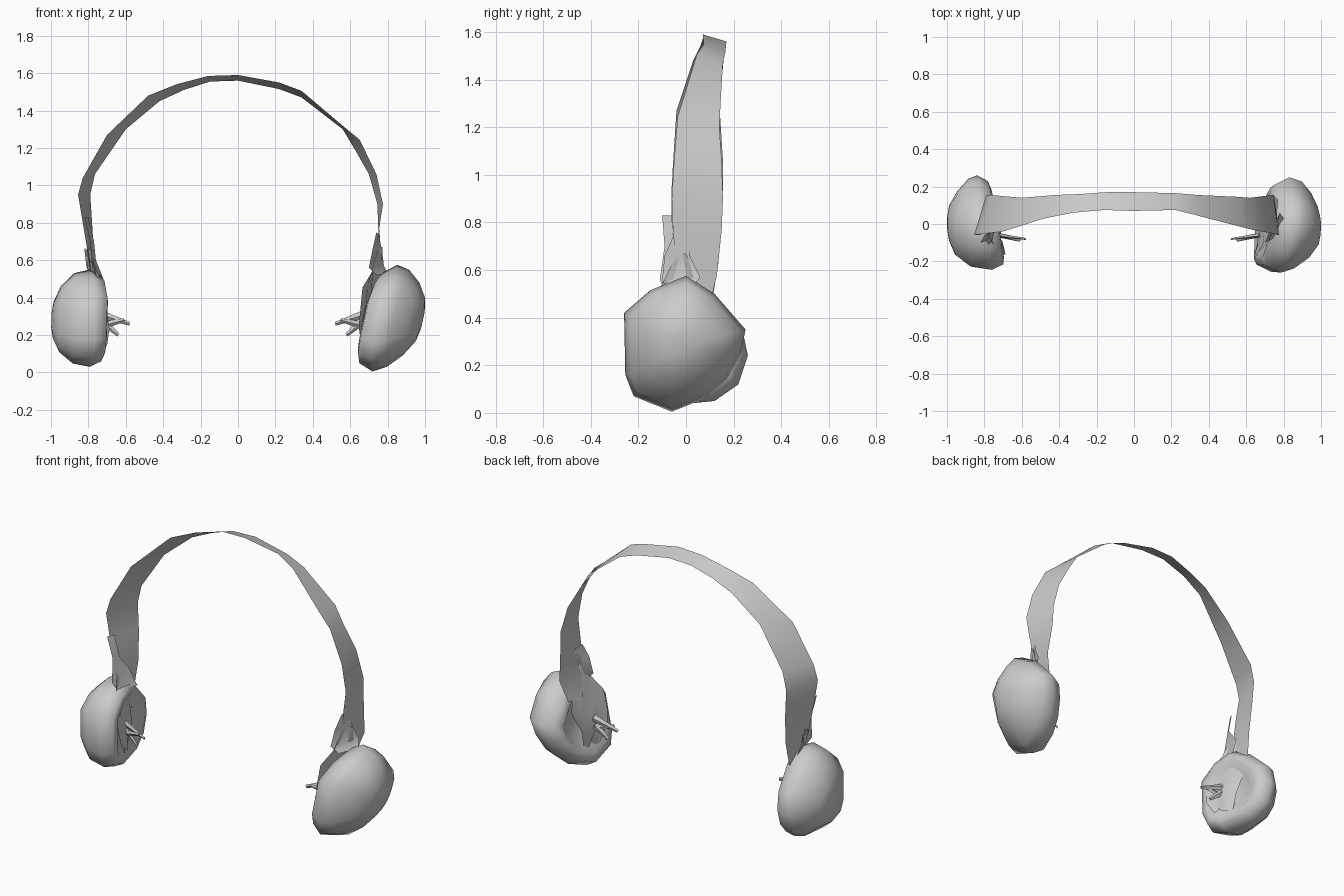
import bpy, bmesh, math, random
from mathutils import Vector

random.seed(4)
cube = bpy.data.objects.get("Cube")
if cube:
    bpy.data.objects.remove(cube, do_unlink=True)

grey = bpy.data.materials.new("soft_grey")
grey.use_nodes = True
grey.diffuse_color = (0.6, 0.6, 0.6, 1)
grey.node_tree.nodes["Principled BSDF"].inputs["Base Color"].default_value = (0.6, 0.6, 0.6, 1)


def finish(name, bm, angle=50, outward=True):
    if outward:
        bmesh.ops.recalc_face_normals(bm, faces=bm.faces)
    mesh = bpy.data.meshes.new(name)
    bm.to_mesh(mesh)
    bm.free()
    mesh.materials.append(grey)
    obj = bpy.data.objects.new(name, mesh)
    bpy.context.collection.objects.link(obj)
    bpy.ops.object.select_all(action='DESELECT')
    obj.select_set(True)
    bpy.context.view_layer.objects.active = obj
    bpy.ops.object.shade_smooth_by_angle(angle=math.radians(angle))
    return obj


def ribbon(name, front, back):
    """Thin sheet between a front edge and a back edge."""
    bm = bmesh.new()
    a = [bm.verts.new(p) for p in front]
    b = [bm.verts.new(p) for p in back]
    for i in range(len(a) - 1):
        bm.faces.new((a[i], a[i + 1], b[i + 1], b[i]))
    return finish(name, bm, outward=False)


def muff(name, outline, sections, lean):
    """Lumpy cushion: one (y, z) outline per (x, scale, skew), leaning with height."""
    cy = sum(p[0] for p in outline) / len(outline)
    cz = sum(p[1] for p in outline) / len(outline)
    bm = bmesh.new()
    rings = []
    for x, s, skew in sections:
        ring = []
        for y, z in outline:
            dy, dz = (y - cy) * s, (z - cz) * s
            ring.append(bm.verts.new((x + lean * dz + skew * dy, cy + dy, cz + dz)))
        rings.append(ring)
    n = len(outline)
    for r, q in zip(rings, rings[1:]):
        for i in range(n):
            j = (i + 1) % n
            bm.faces.new((r[i], r[j], q[j], q[i]))
    for ring in (rings[0], rings[-1]):
        bm.faces.new(ring)
    return finish(name, bm, 70)


def shard(name, base, tip, width):
    """Flat tapering sliver."""
    base, tip = Vector(base), Vector(tip)
    bm = bmesh.new()
    bmesh.ops.create_cone(bm, cap_ends=True, segments=4, radius1=width,
                          radius2=width * 0.45, depth=(tip - base).length)
    turn = Vector((0, 0, 1)).rotation_difference(tip - base)
    for v in bm.verts:
        v.co.y *= 0.5
        v.co = turn @ v.co + (base + tip) / 2
    return finish(name, bm, 20)


def crumple(name, centers, widths, side):
    """Wrinkled strip hanging down the inner face of a muff."""
    bm = bmesh.new()
    rows = []
    for (x, y, z), w in zip(centers, widths):
        row = []
        for k in range(5):
            t = k / 2 - 1
            bump = random.uniform(-0.018, 0.018) + 0.25 * t * w
            row.append(bm.verts.new((side * (x + bump), y + t * w,
                                     z + random.uniform(-0.02, 0.02))))
        rows.append(row)
    for r, q in zip(rows, rows[1:]):
        for i in range(4):
            bm.faces.new((r[i], r[i + 1], q[i + 1], q[i]))
    return finish(name, bm, 40, False)


# Headband
ribbon("headband",
       [(-.78, 0, .47), (-.80, -.05, .62), (-.83, -.06, .8), (-.855, -.06, .95),
        (-.83, -.055, 1.04), (-.70, -.04, 1.27), (-.48, .03, 1.48), (-.33, .06, 1.54),
        (-.16, .075, 1.585), (0, .07, 1.59), (.22, .075, 1.55), (.34, .045, 1.505),
        (.57, -.015, 1.31), (.65, -.035, 1.245), (.74, -.05, 1.06), (.775, -.06, .9),
        (.755, -.055, .77), (.73, -.04, .6), (.71, -.01, .45)],
       [(-.78, .11, .47), (-.77, .135, .62), (-.78, .15, .8), (-.79, .155, .95),
        (-.765, .155, 1.06), (-.60, .14, 1.3), (-.42, .155, 1.45), (-.29, .16, 1.51),
        (-.15, .17, 1.555), (0, .17, 1.56), (.22, .165, 1.515), (.34, .155, 1.47),
        (.56, .145, 1.30), (.62, .14, 1.2), (.70, .15, 1.06), (.745, .155, .9),
        (.75, .15, .77), (.77, .13, .58), (.73, .1, .45)])

# Ear muffs
muff("left_muff",
     [(-.26, .42), (-.255, .16), (-.22, .07), (-.06, .005), (.08, .06), (.17, .14),
      (.23, .25), (.25, .35), (.12, .5), (0, .575), (-.15, .515)],
     [(.74, .42, .1), (.69, .65, .13), (.705, .84, .14), (.785, 1, .12), (.855, .91, .12),
      (.925, .68, .06), (.975, .4, 0), (.988, .15, 0)], .22)
muff("right_muff",
     [(-.245, .42), (-.24, .17), (-.2, .08), (-.08, .03), (.12, .05), (.22, .12),
      (.26, .24), (.235, .36), (.1, .49), (0, .55), (-.13, .52)],
     [(-.77, .45, -.18), (-.73, .72, -.18), (-.74, .88, -.18), (-.80, 1, -.15),
      (-.88, .93, -.02), (-.95, .68, .04), (-.988, .38, 0), (-.998, .15, 0)], .02)

# Crumpled strips, collars and slivers on the inner sides
strip = [(.755, -.02, .66), (.735, -.03, .55), (.70, -.04, .45), (.685, -.05, .35),
         (.67, -.06, .25), (.68, -.05, .14)]
wide = [.03, .07, .11, .12, .1, .05]
crumple("left_inner_strip", strip, wide, 1)
crumple("right_inner_strip", [(x + .05, y, z) for x, y, z in strip], wide, -1)
ribbon("left_collar",
       [(.74, -.05, .75), (.72, -.09, .66), (.70, -.1, .56), (.74, -.08, .52)],
       [(.75, .0, .74), (.77, .02, .65), (.78, .06, .57), (.80, .03, .53)])
ribbon("right_collar",
       [(-.82, -.1, .83), (-.79, -.09, .7), (-.78, -.11, .56), (-.75, -.08, .5)],
       [(-.80, -.06, .83), (-.77, -.05, .7), (-.76, .03, .6), (-.72, .05, .5)])
for side, name, shift in ((1, "left", 0), (-1, "right", .06)):
    for i, (bx, bz, tx, ty, tz) in enumerate(((.67, .31, .52, -.08, .26),
                                              (.67, .25, .55, -.09, .28),
                                              (.66, .27, .58, -.07, .20))):
        shard(f"{name}_sliver_{i + 1}", (side * (bx + shift), -.06, bz),
              (side * (tx + shift), ty, tz), .022)
